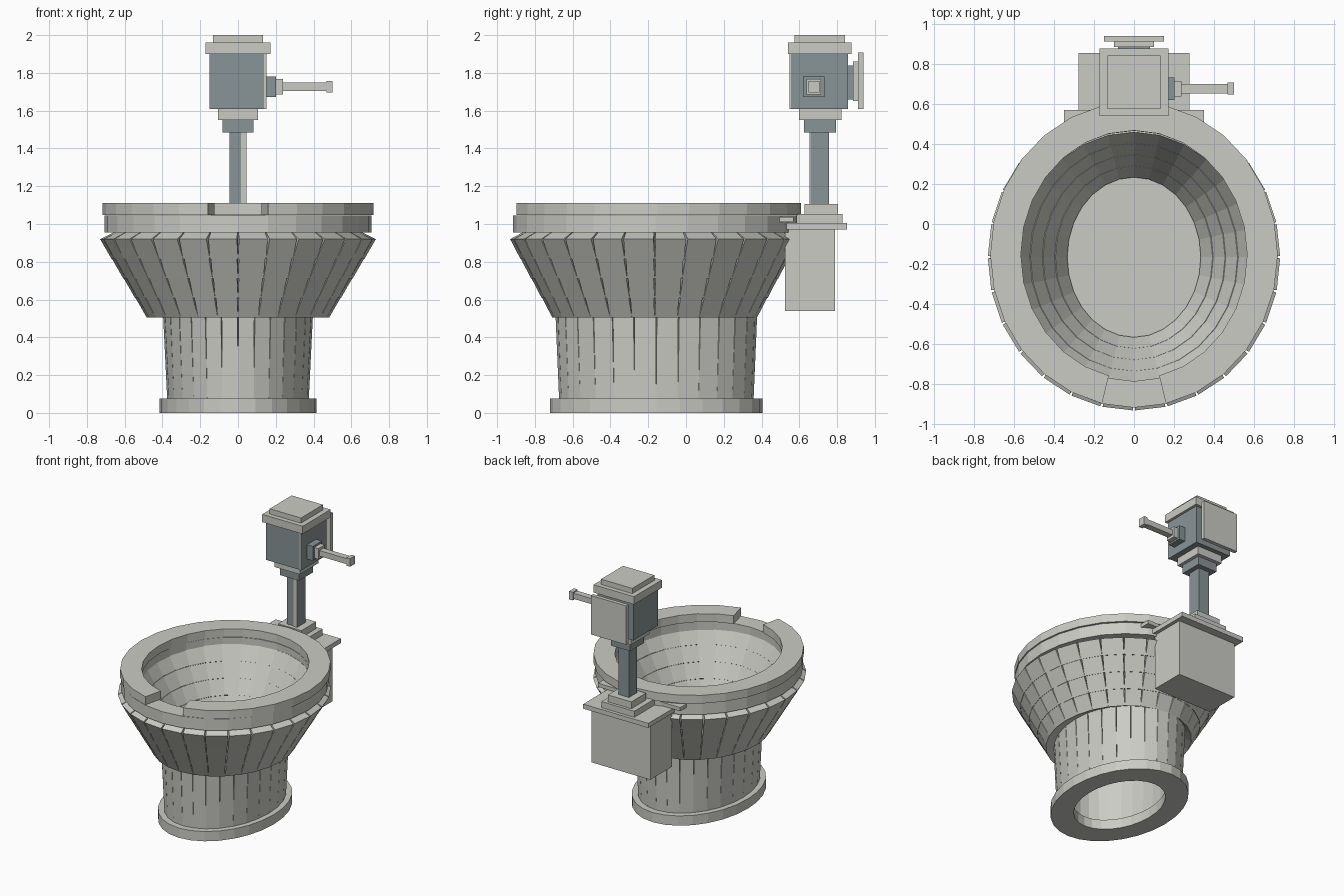
import bpy, bmesh, math

cube = bpy.data.objects.get("Cube")
if cube:
    bpy.data.objects.remove(cube, do_unlink=True)


def material(name, rgb):
    m = bpy.data.materials.new(name)
    m.diffuse_color = (*rgb, 1)
    m.use_nodes = True
    m.node_tree.nodes["Principled BSDF"].inputs["Base Color"].default_value = (*rgb, 1)
    return m


PORCELAIN = material("porcelain_grey", (0.60, 0.60, 0.56))
METAL = material("blue_grey_metal", (0.25, 0.295, 0.305))
SEGMENTS = 28


def finish(name, bm, mat):
    bmesh.ops.recalc_face_normals(bm, faces=bm.faces)
    mesh = bpy.data.meshes.new(name)
    bm.to_mesh(mesh)
    bm.free()
    mesh.materials.append(mat)
    ob = bpy.data.objects.new(name, mesh)
    bpy.context.collection.objects.link(ob)
    return ob


def block_ring(name, profile, cy, skip=(), mat=PORCELAIN):
    """Oval ring of separate blocks; profile = four (rx, ry, z, gap) corners."""
    bm = bmesh.new()
    step = math.tau / SEGMENTS
    for i in range(SEGMENTS):
        if i in skip:
            continue
        ends = []
        for side in (0, 1):
            loop = []
            for rx, ry, z, gap in profile:
                a = step * (i + (1 - gap if side else gap))
                loop.append(bm.verts.new((rx * math.sin(a), cy - ry * math.cos(a), z)))
            ends.append(loop)
        p, q = ends
        bm.faces.new(p)
        bm.faces.new(q[::-1])
        for k in range(4):
            n = (k + 1) % 4
            bm.faces.new((p[n], p[k], q[k], q[n]))
    return finish(name, bm, mat)


def box(name, x, y, z, mat=PORCELAIN):
    bm = bmesh.new()
    bmesh.ops.create_cube(bm, size=1)
    for v in bm.verts:
        v.co = [lo + (c + 0.5) * (hi - lo) for c, (lo, hi) in zip(v.co, (x, y, z))]
    return finish(name, bm, mat)


# Foot ring and pedestal
block_ring("foot_ring", [(.415, .562, 0, .0), (.415, .562, .075, .0),
                         (.27, .38, .075, 0), (.27, .38, 0, 0)], -.157)
block_ring("pedestal", [(.375, .515, .075, .0), (.398, .535, .545, .025),
                        (.31, .43, .545, 0), (.30, .42, .075, 0)], -.157)

# Bowl: four flared courses of tilted blocks
for i in range(4):
    rx, ry, z = .73 - .0625 * i, .765 - .0565 * i, .92 - .104 * i
    block_ring(f"bowl_course_{i + 1}", [
        (rx, ry, z, .035), (rx - .06, ry - .054, z - .104, 0),
        (rx - .209, ry - .196, z - .029, 0), (rx - .15, ry - .14, z + .075, 0)], -.166)

# Bowl floor
bm = bmesh.new()
bmesh.ops.create_cone(bm, cap_ends=True, segments=SEGMENTS, radius1=1, radius2=1, depth=1)
for v in bm.verts:
    v.co = (v.co.x * .35, -.157 + v.co.y * .42, .555 + v.co.z * .025)
finish("bowl_floor", bm, PORCELAIN)

# Rim and open-front seat
block_ring("bowl_rim", [(.708, .757, .955, 0), (.708, .757, 1.045, 0),
                        (.572, .625, 1.045, 0), (.572, .625, .955, 0)], -.160)
block_ring("seat", [(.718, .763, 1.047, 0), (.718, .763, 1.11, 0),
                    (.565, .62, 1.11, 0), (.565, .62, 1.047, 0)], -.153, skip=(0, 27))

# Rear housing, lid plate, hinge bar and pipe flanges
box("rear_housing", (-.25, .25), (.525, .79), (.54, .975))
box("rear_plate", (-.277, .277), (.53, .853), (.97, 1.005))
box("hinge_bar", (-.35, .35), (.495, .57), (1.01, 1.038))
box("flange_lower", (-.14, .14), (.585, .828), (1.005, 1.052))
box("flange_upper", (-.1, .1), (.628, .806), (1.052, 1.105))

# Flush pipe with a bright front strip
box("flush_pipe", (-.045, .045), (.66, .757), (1.1, 1.49), METAL)
box("pipe_strip", (.015, .045), (.654, .66), (1.105, 1.485))

# Valve stack
box("valve_neck", (-.082, .082), (.625, .795), (1.485, 1.55), METAL)
box("valve_collar", (-.107, .107), (.598, .822), (1.55, 1.61))
box("valve_body", (-.152, .152), (.555, .857), (1.61, 1.9), METAL)
box("valve_strip", (.137, .15), (.549, .555), (1.61, 1.9))
box("valve_cap", (-.172, .172), (.54, .877), (1.9, 1.96))
box("valve_cap_top", (-.133, .133), (.575, .842), (1.96, 2.0))

# Wall mount behind the valve
box("mount_block", (-.08, .08), (.857, .885), (1.66, 1.84), METAL)
box("mount_step", (-.1, .1), (.885, .911), (1.65, 1.86))
box("mount_plate", (-.15, .15), (.911, .94), (1.608, 1.907))

# Flush handle
box("handle_socket", (.152, .202), (.62, .732), (1.672, 1.782), METAL)
box("handle_collar", (.202, .237), (.638, .715), (1.685, 1.768))
box("handle_arm", (.237, .47), (.652, .70), (1.705, 1.748))
box("handle_knob", (.468, .5), (.648, .706), (1.695, 1.757))
